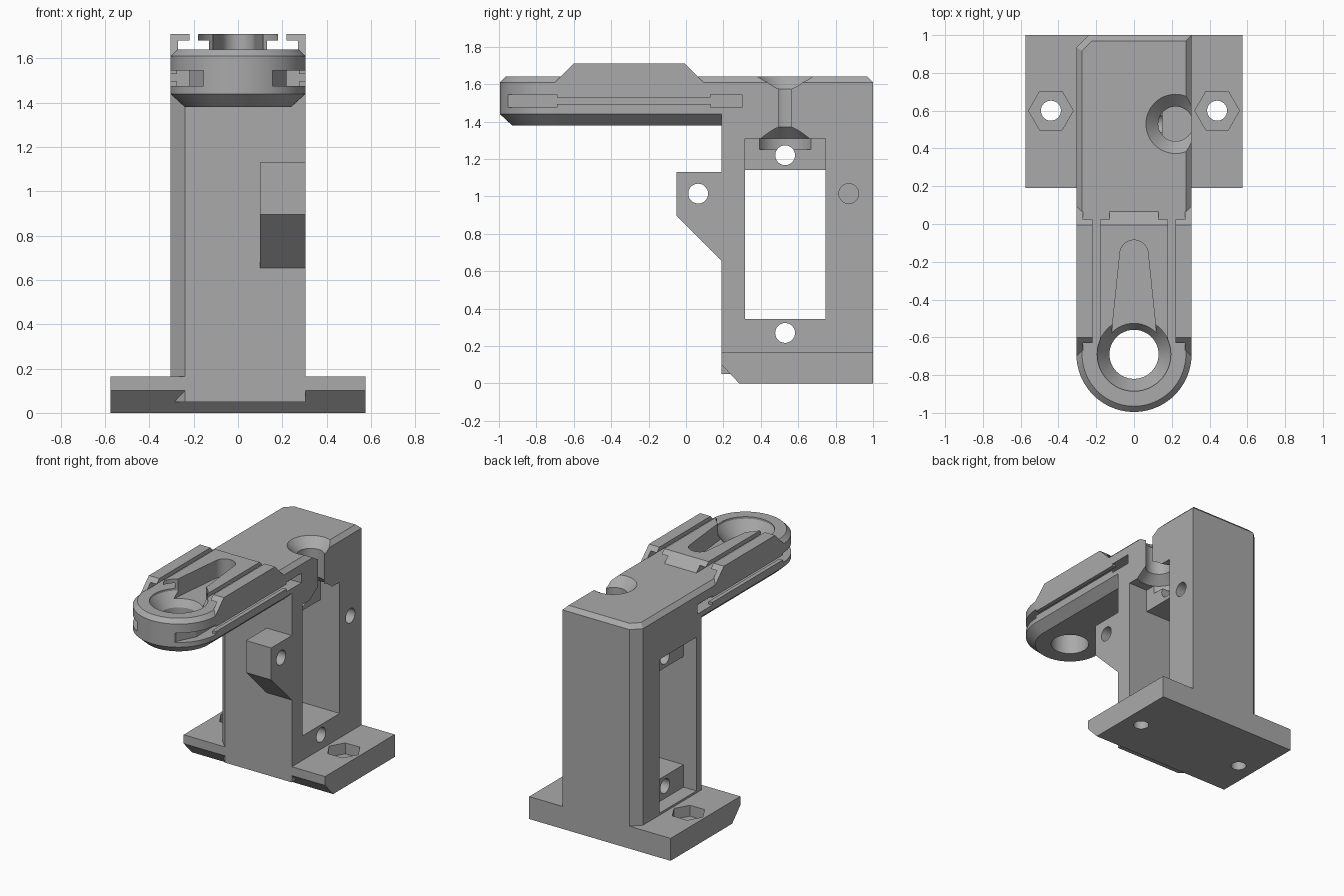
import bpy, bmesh, math
from mathutils import Vector

if "Cube" in bpy.data.objects:
    bpy.data.objects.remove(bpy.data.objects["Cube"])

grey = bpy.data.materials.new("plain grey")
grey.use_nodes = True
grey.diffuse_color = (0.4, 0.4, 0.4, 1)
grey.node_tree.nodes["Principled BSDF"].inputs["Base Color"].default_value = grey.diffuse_color


def loft(name, layers):
    """Solid through matching rings of 3D points."""
    bm = bmesh.new()
    rings = [[bm.verts.new(p) for p in ring] for ring in layers]
    n = len(rings[0])
    for a, b in zip(rings, rings[1:]):
        for i in range(n):
            j = (i + 1) % n
            bm.faces.new((a[i], a[j], b[j], b[i]))
    bm.faces.new(rings[0])
    bm.faces.new(rings[-1])
    bmesh.ops.recalc_face_normals(bm, faces=bm.faces)
    mesh = bpy.data.meshes.new(name)
    bm.to_mesh(mesh)
    bm.free()
    mesh.materials.append(grey)
    ob = bpy.data.objects.new(name, mesh)
    bpy.context.collection.objects.link(ob)
    return ob


def prism(name, pts, axis, lo, hi):
    """Extrude a 2D outline along x, y or z."""
    place = {"x": lambda p, d: (d, p[0], p[1]),
             "y": lambda p, d: (p[0], d, p[1]),
             "z": lambda p, d: (p[0], p[1], d)}[axis]
    return loft(name, [[place(p, d) for p in pts] for d in (lo, hi)])


def box(name, x, y, z):
    return prism(name, [(x[0], y[0]), (x[1], y[0]), (x[1], y[1]), (x[0], y[1])], "z", *z)


def ring(cx, cy, r, n=48, start=0.0, sweep=math.tau):
    m = n if sweep == math.tau else n - 1
    return [(cx + r * math.cos(start + sweep * i / m),
             cy + r * math.sin(start + sweep * i / m)) for i in range(n)]


def turned(name, cx, cy, steps):
    """Upright round solid from (radius, height) steps."""
    return loft(name, [[(x, y, z) for x, y in ring(cx, cy, r)] for r, z in steps])


def combine(target, tool, operation):
    mod = target.modifiers.new(operation, "BOOLEAN")
    mod.operation, mod.solver, mod.object = operation, "EXACT", tool
    bpy.context.view_layer.objects.active = target
    bpy.ops.object.modifier_apply(modifier=mod.name)
    bpy.data.objects.remove(tool)


W = 0.305          # half width of post and arm
EY = -0.69         # centre of the round nose

# Post with two chamfered upright edges and a chamfered top
def post_plan(i):
    c = 0.065 - i * 0.4
    w = W - i
    return [(w, 0.19), (w, 1 - i), (-w + c, 1 - i), (-w, 1 - i - c),
            (-w, 0.19 + c), (-w + c, 0.19)]

bracket = loft("mounting_bracket", [[(x, y, z) for x, y in post_plan(i)]
                                    for i, z in ((0, 0.05), (0, 1.61), (0.03, 1.64))])

# Foot plate with a sloped front underside
foot = prism("foot_plate", [(0.285, 0), (1, 0), (1, 0.165), (0.19, 0.165), (0.19, 0.1)],
             "x", -0.575, 0.575)

# Side lug
lug = prism("side_lug", [(0.25, 0.6), (0.25, 1.13), (-0.05, 1.13), (-0.05, 0.895), (0.19, 0.655)],
            "x", 0.1, W)

# Arm with a round nose and chamfered rims
def arm_plan(r):
    return [(r, 0.3), (-r, 0.3)] + ring(0, EY, r, 41, math.pi, math.pi)

arm = loft("arm", [[(x, y, z) for x, y in arm_plan(r)]
                   for r, z in ((0.24, 1.38), (W, 1.44), (W, 1.61), (0.275, 1.64))])

# Raised block on the arm
rail = prism("raised_rail", [(-0.7, 1.61), (-0.6, 1.71), (-0.005, 1.71), (0.095, 1.61),
                             (0.095, 1.58), (-0.69, 1.58)], "x", -W, W)

for part in (foot, lug, arm, rail):
    combine(bracket, part, "UNION")

cuts = []
# Through window, with a recess on one side and a pocket on the other
cuts.append(box("window", (-0.5, 0.5), (0.315, 0.745), (0.345, 1.14)))
cuts.append(box("recess", (-0.5, -0.2), (0.315, 0.745), (0.18, 1.31)))
cuts.append(box("pocket", (0.15, 0.5), (0.315, 0.745), (1.1, 1.31)))

# Upright screw bore with a countersink and a flared lower end
cuts.append(turned("bore", 0.22, 0.53, [(0.155, 1.25), (0.155, 1.31), (0.092, 1.37),
                                        (0.092, 1.575), (0.157, 1.64), (0.157, 1.7)]))

# Cross holes through the window ends and the lug, and a blind hole
for y, z, lo in ((0.53, 1.22, -0.4), (0.53, 0.27, -0.4), (0.065, 1.015, 0.0), (0.87, 1.015, 0.1)):
    cuts.append(prism("cross_hole", ring(y, z, 0.053, 32), "x", lo, 0.4))

# Nose eye and tapered keyway
cuts.append(turned("eye", 0, EY, [(0.13, 1.3), (0.13, 1.53), (0.195, 1.625), (0.195, 1.8)]))
cuts.append(prism("keyway", [(-0.13, EY), (0.13, EY)] + ring(0, -0.16, 0.075, 17, 0, math.pi),
                  "z", 1.58, 1.8))

for s in (-1, 1):
    # Nut seat and bolt hole in the foot
    cuts.append(prism("nut_seat", ring(s * 0.44, 0.6, 0.118, 6), "z", 0.085, 0.3))
    cuts.append(prism("bolt_hole", ring(s * 0.44, 0.6, 0.053, 32), "z", -0.1, 0.2))
    # T slot along the raised block
    cuts.append(prism("top_slot", [(s * x, z) for x, z in (
        (0.13, 1.64), (0.27, 1.64), (0.27, 1.68), (0.22, 1.68),
        (0.22, 1.8), (0.18, 1.8), (0.18, 1.68), (0.13, 1.68))], "y", -0.9, 0.15))
    # Side channel with a narrow mouth and an open rear end
    cuts.append(prism("side_channel", [(s * x, y) for x, y in (
        (0.155, -1.1), (0.155, -0.93), (0.22, -0.8), (0.22, 0.3), (0.4, 0.3),
        (0.4, 0.13), (0.275, 0.13), (0.275, -0.69), (0.4, -0.69), (0.4, -1.1))], "z", 1.475, 1.545))
    cuts.append(box("channel_mouth", sorted((s * 0.25, s * 0.4)), (-0.75, 0.2), (1.495, 1.53)))

for tool in cuts:
    combine(bracket, tool, "DIFFERENCE")

# Crisp edges with smooth rounds
bpy.ops.object.select_all(action="DESELECT")
bracket.select_set(True)
bpy.context.view_layer.objects.active = bracket
bpy.ops.object.shade_smooth_by_angle(angle=math.radians(25))
